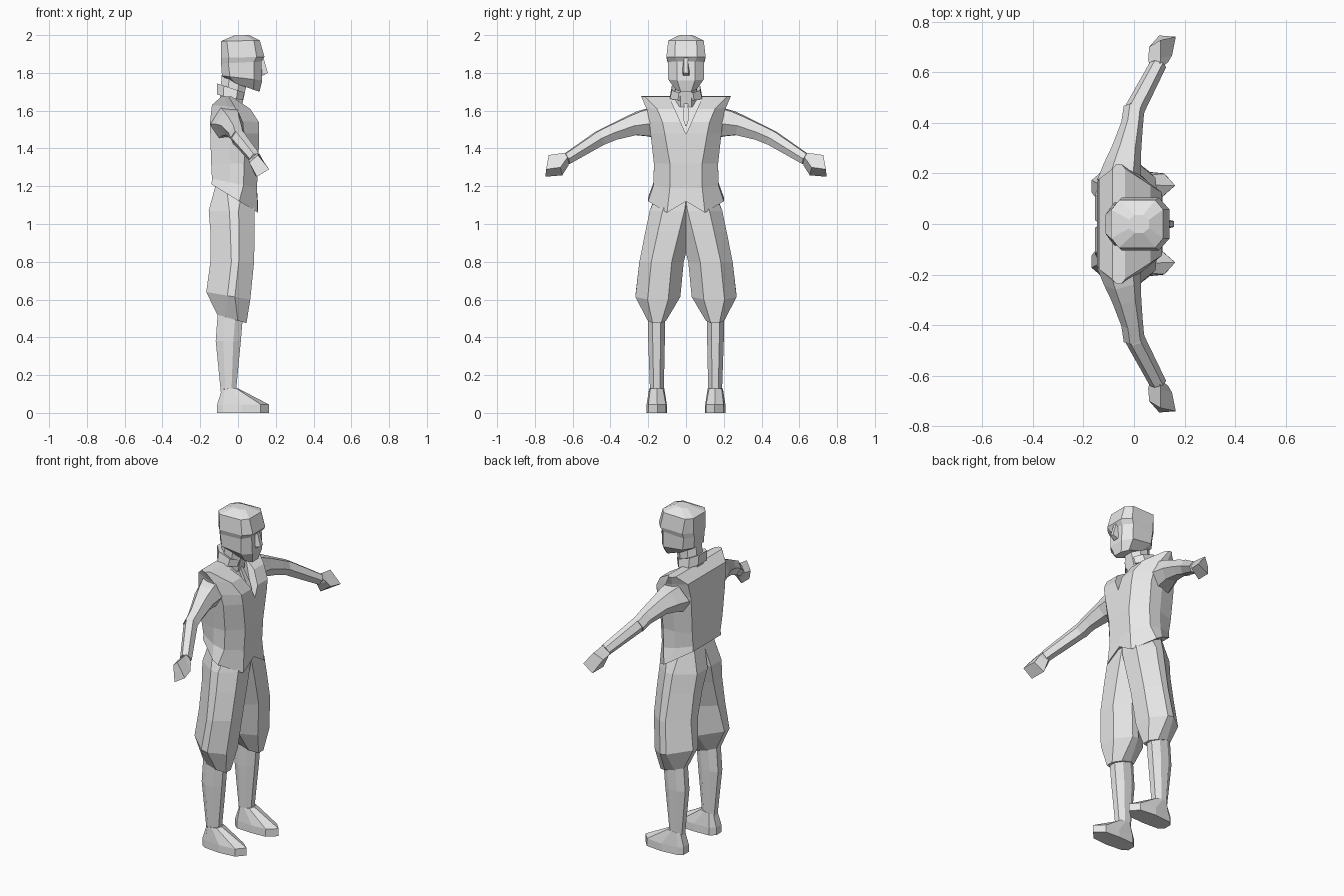
import bpy, bmesh, math
from mathutils import Vector

grey = bpy.data.materials.new("light grey")
grey.diffuse_color = (0.8, 0.8, 0.8, 1)


def loft(name, rings, mirror=False):
    """Skin a list of equal-length rings into a closed flat-shaded mesh."""
    bm = bmesh.new()
    loops = [[bm.verts.new(p) for p in r] for r in rings]
    n = len(loops[0])
    for a, b in zip(loops, loops[1:]):
        for i in range(n):
            j = (i + 1) % n
            bm.faces.new((a[i], a[j], b[j], b[i]))
    bm.faces.new(loops[0][::-1])
    bm.faces.new(loops[-1])
    bmesh.ops.recalc_face_normals(bm, faces=bm.faces)
    me = bpy.data.meshes.new(name)
    bm.to_mesh(me)
    bm.free()
    me.materials.append(grey)
    ob = bpy.data.objects.new(name, me)
    bpy.context.collection.objects.link(ob)
    if mirror:
        m = ob.modifiers.new("mirror", 'MIRROR')
        m.use_axis = (False, True, False)
        m.use_mirror_merge = False
    return ob


def octagon(x0, x1, y0, y1, zb, zf=None, cx=0.3, cy=0.27, bx=None, by=None):
    """Box with cut corners (bx, by at the back); zb, zf are back and front heights."""
    zf = zb if zf is None else zf
    w, d = y1 - y0, x1 - x0
    fx, fy = d * cx, w * cy
    bx, by = d * (cx if bx is None else bx), w * (cy if by is None else by)
    pts = [(x0, y0 + by), (x0 + bx, y0), (x1 - fx, y0), (x1, y0 + fy),
           (x1, y1 - fy), (x1 - fx, y1), (x0 + bx, y1), (x0, y1 - by)]
    return [(x, y, zb + (zf - zb) * (x - x0) / d) for x, y in pts]


def wide(x0, x1, hw, zb, zf=None, cx=0.3, cy=0.25, bx=None, by=None):
    return octagon(x0, x1, -hw, hw, zb, zf, cx, cy, bx, by)


def centred(ring, front=0):
    """Add a midpoint on the back and front edges, the front one shifted in height."""
    b = (Vector(ring[7]) + Vector(ring[0])) / 2
    f = (Vector(ring[3]) + Vector(ring[4])) / 2 + Vector((0, 0, front))
    return [b, *ring[:4], f, *ring[4:]]


# Vest with pointed hem and wide shoulders
vest = loft("vest", [
    centred(wide(-0.14, 0.105, 0.20, 1.21, 1.06, cx=0.4, bx=0.45, by=0.17), front=0.06),
    centred(wide(-0.138, 0.10, 0.172, 1.24, 1.19, bx=0.4, by=0.12)),
    centred(wide(-0.142, 0.108, 0.17, 1.32, bx=0.4, by=0.08)),
    centred(wide(-0.147, 0.112, 0.188, 1.48, cy=0.2, bx=0.4, by=0.08)),
    centred(wide(-0.147, 0.11, 0.195, 1.55, 1.54, cx=0.35, cy=0.18, bx=0.4, by=0.08)),
    centred(wide(-0.138, 0.065, 0.213, 1.63, 1.61, cx=0.4, cy=0.14, bx=0.4, by=0.08)),
    centred(wide(-0.085, -0.035, 0.237, 1.677, 1.675, cy=0.04)),
])

# Neck opening cut as a shallow V
cut = loft("neckline_cutter", [
    [(0.095, 0, 1.475), (-0.03, -0.10, 1.70), (-0.03, 0.10, 1.70)],
    [(0.3, 0, 1.475), (0.3, -0.10, 1.70), (0.3, 0.10, 1.70)],
])
cut.hide_render = True
cut.hide_viewport = True
b = vest.modifiers.new("neckline", 'BOOLEAN')
b.operation = 'DIFFERENCE'
b.object = cut
b.solver = 'EXACT'


def diamond(x0, x1, hw, z):
    return [(x0, -hw, z), (x1, -hw, z), (x1, hw, z), (x0, hw, z)]


# Tie lying in the neck opening
loft("tie", [diamond(0.06, 0.09, 0.004, 1.52), diamond(0.02, 0.066, 0.016, 1.56),
             diamond(-0.01, 0.022, 0.01, 1.64), diamond(-0.02, 0.025, 0.02, 1.67)])

# Neck and tilted collar
loft("neck", [wide(-0.10, 0.02, 0.06, 1.62), wide(-0.085, 0.05, 0.055, 1.80, 1.76)])
loft("collar", [wide(-0.11, 0.025, 0.085, 1.685, 1.655, cx=0.25),
                wide(-0.112, 0.035, 0.075, 1.745, 1.695, cx=0.25),
                wide(-0.09, 0.02, 0.058, 1.735, 1.69, cx=0.25)])

# Head: chin, jaw, cheeks, overhanging brow and hair cap
loft("head", [
    wide(-0.045, 0.114, 0.055, 1.755, 1.70, cx=0.2),
    wide(-0.085, 0.128, 0.094, 1.785, 1.76, cx=0.2),
    wide(-0.09, 0.124, 0.096, 1.85, 1.86, cx=0.18),
    wide(-0.09, 0.140, 0.104, 1.88, 1.885, cx=0.18, cy=0.22),
    wide(-0.09, 0.115, 0.094, 1.968, 1.972, cx=0.15, cy=0.2),
    wide(-0.02, 0.06, 0.035, 1.998, 2.0),
])
loft("nose", [
    diamond(0.11, 0.13, 0.016, 1.785),
    [(0.11, -0.024, 1.80), (0.158, -0.012, 1.80), (0.158, 0.012, 1.80), (0.11, 0.024, 1.80)],
    diamond(0.11, 0.135, 0.010, 1.88),
])


def arm_ring(y, x, z, rx, rz, n=6):
    """Hexagon square to the arm's sloping direction."""
    d = Vector((0.25, 0.85, -0.40)).normalized()
    u = Vector((1, -0.29, 0)).normalized()
    v = u.cross(d).normalized()
    c = Vector((x, y, z))
    return [c + u * rx * math.cos(2 * math.pi * i / n) * 1.05
            + v * rz * math.sin(2 * math.pi * i / n) * 1.12 for i in range(n)]


# Sleeves, forearms and hands
loft("sleeve", [arm_ring(0.15, -0.06, 1.53, 0.085, 0.095),
                arm_ring(0.22, -0.045, 1.53, 0.073, 0.075),
                arm_ring(0.29, -0.03, 1.52, 0.057, 0.055),
                arm_ring(0.39, -0.008, 1.484, 0.042, 0.043),
                arm_ring(0.455, 0.0, 1.455, 0.04, 0.04)], True)
loft("forearm", [arm_ring(0.43, -0.003, 1.468, 0.035, 0.037),
                 arm_ring(0.46, 0.006, 1.452, 0.038, 0.04),
                 arm_ring(0.63, 0.095, 1.345, 0.032, 0.030)], True)
loft("hand", [
    [(0.063, 0.62, 1.348), (0.10, 0.61, 1.378), (0.135, 0.64, 1.335), (0.09, 0.622, 1.31)],
    [(0.056, 0.65, 1.335), (0.105, 0.655, 1.375), (0.15, 0.665, 1.30), (0.09, 0.655, 1.258)],
    [(0.06, 0.70, 1.325), (0.105, 0.727, 1.365), (0.165, 0.74, 1.29), (0.10, 0.745, 1.25)],
], True)

# Baggy trousers gathered below the knee
loft("trouser_leg", [
    octagon(-0.12, 0.08, -0.06, 0.15, 1.20, 1.15),
    octagon(-0.155, 0.088, -0.06, 0.192, 1.07, cx=0.35, bx=0.45, by=0.3),
    octagon(-0.146, 0.088, -0.03, 0.215, 0.96, cx=0.35, bx=0.45, by=0.33),
    octagon(-0.146, 0.085, 0.012, 0.247, 0.80, cx=0.35, bx=0.48, by=0.36),
    octagon(-0.168, 0.065, 0.03, 0.268, 0.64, 0.60, cx=0.35, bx=0.48, by=0.4),
    octagon(-0.11, 0.045, 0.105, 0.203, 0.52, 0.475),
], True)

# Lower legs
loft("lower_leg", [
    octagon(-0.105, 0.03, 0.112, 0.20, 0.56),
    octagon(-0.118, 0.015, 0.112, 0.20, 0.38),
    octagon(-0.09, -0.012, 0.118, 0.19, 0.10),
], True)


def sole(z, grow=0.0):
    pts = [(-0.11, 0.13), (-0.08, 0.105), (0.02, 0.10), (0.11, 0.105),
           (0.163, 0.152), (0.12, 0.20), (0.02, 0.21), (-0.08, 0.20), (-0.11, 0.18)]
    return [(x, 0.155 + (y - 0.155) * (1 - grow), z) for x, y in pts]


# Shoes sloping from ankle to pointed toe
ankle = [(-0.085, 0.135, 0.125), (-0.07, 0.117, 0.125), (-0.04, 0.115, 0.13),
         (-0.01, 0.122, 0.13), (0.0, 0.155, 0.13), (-0.01, 0.188, 0.13),
         (-0.04, 0.195, 0.13), (-0.07, 0.192, 0.125), (-0.085, 0.175, 0.125)]
loft("shoe", [sole(0.0), sole(0.045, 0.03), ankle], True)
